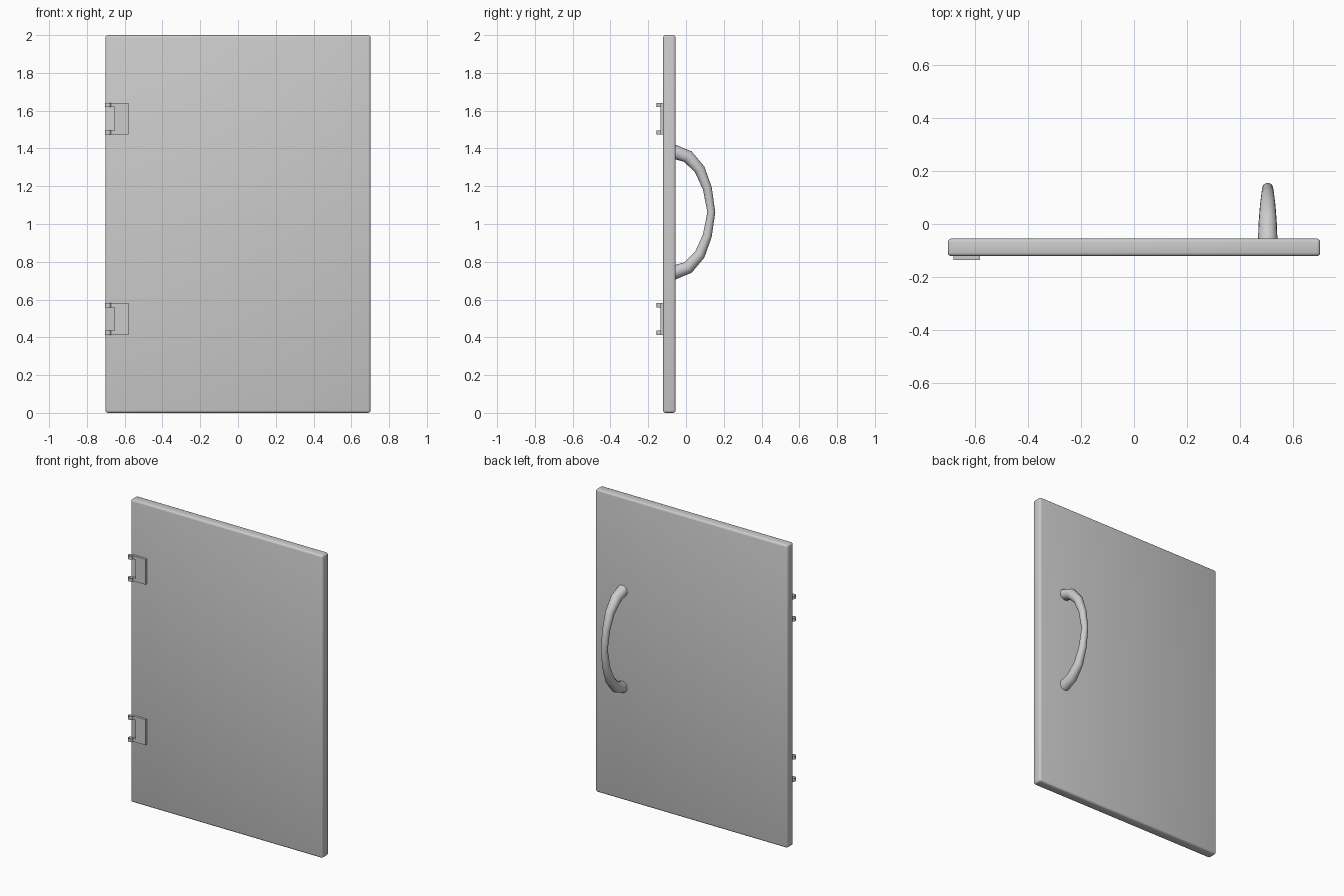
import bpy, bmesh
from mathutils import Matrix, Vector

if "Cube" in bpy.data.objects:
    bpy.data.objects.remove(bpy.data.objects["Cube"])


def make_object(name, bm, smooth=True):
    bmesh.ops.recalc_face_normals(bm, faces=bm.faces[:])
    mesh = bpy.data.meshes.new(name)
    bm.to_mesh(mesh)
    bm.free()
    obj = bpy.data.objects.new(name, mesh)
    bpy.context.collection.objects.link(obj)
    if smooth:
        bpy.ops.object.select_all(action='DESELECT')
        obj.select_set(True)
        bpy.context.view_layer.objects.active = obj
        bpy.ops.object.shade_smooth_by_angle(angle=0.7)
    return obj


# Door panel with rounded edges
bm = bmesh.new()
bmesh.ops.create_cube(bm, size=1)
bmesh.ops.scale(bm, vec=(1.404, 0.066, 2.0), verts=bm.verts)
bmesh.ops.translate(bm, vec=(0, -0.088, 1.0), verts=bm.verts)
bmesh.ops.bevel(bm, geom=bm.edges[:], offset=0.013, segments=3,
                profile=0.5, affect='EDGES')
make_object("door_panel", bm)


# Hinges: notched leaf plus two open knuckle rings
def hinge(name, z):
    h, n = 0.084, 0.062
    outline = [(-0.58, -h), (-0.58, h), (-0.68, h), (-0.68, n),
               (-0.655, n), (-0.655, -n), (-0.68, -n), (-0.68, -h)]
    bm = bmesh.new()
    face = bm.faces.new([bm.verts.new((x, -0.136, z + dz)) for x, dz in outline])
    ext = bmesh.ops.extrude_face_region(bm, geom=[face])
    moved = [v for v in ext["geom"] if isinstance(v, bmesh.types.BMVert)]
    bmesh.ops.translate(bm, vec=(0, 0.018, 0), verts=moved)
    make_object(name + "_leaf", bm, smooth=False)

    bm = bmesh.new()
    for side in (-1, 1):
        bmesh.ops.create_cone(
            bm, cap_ends=False, segments=16, radius1=0.0165, radius2=0.0165,
            depth=h - n,
            matrix=Matrix.Translation((-0.688, -0.1385, z + side * (h + n) / 2)))
    make_object(name + "_knuckles", bm)


hinge("upper_hinge", 1.557)
hinge("lower_hinge", 0.497)

# Bowed pull handle: tapered tube, half path mirrored about its middle
MID_Z = 1.063
half = [(-0.07, 0.322, 0.037), (0.01, 0.294, 0.034), (0.073, 0.225, 0.029),
        (0.113, 0.125, 0.024), (0.134, 0.0, 0.021)]      # y, z offset, radius
path = half + [(y, -dz, r) for y, dz, r in reversed(half[:-1])]
SIDES = 16
centres = [Vector((0.504, y, MID_Z + dz)) for y, dz, r in path]
bm = bmesh.new()
rings = []
for i, (c, (_, _, r)) in enumerate(zip(centres, path)):
    tangent = (centres[min(i + 1, len(path) - 1)] - centres[max(i - 1, 0)]).normalized()
    side = Vector((1, 0, 0))
    out = tangent.cross(side)
    ring = []
    for k in range(SIDES):
        turn = Matrix.Rotation(k * 6.283185 / SIDES, 3, tangent)
        ring.append(bm.verts.new(c + turn @ out * r))
    rings.append(ring)
for a, b in zip(rings, rings[1:]):
    for k in range(SIDES):
        j = (k + 1) % SIDES
        bm.faces.new((a[k], a[j], b[j], b[k]))
make_object("pull_handle", bm)
